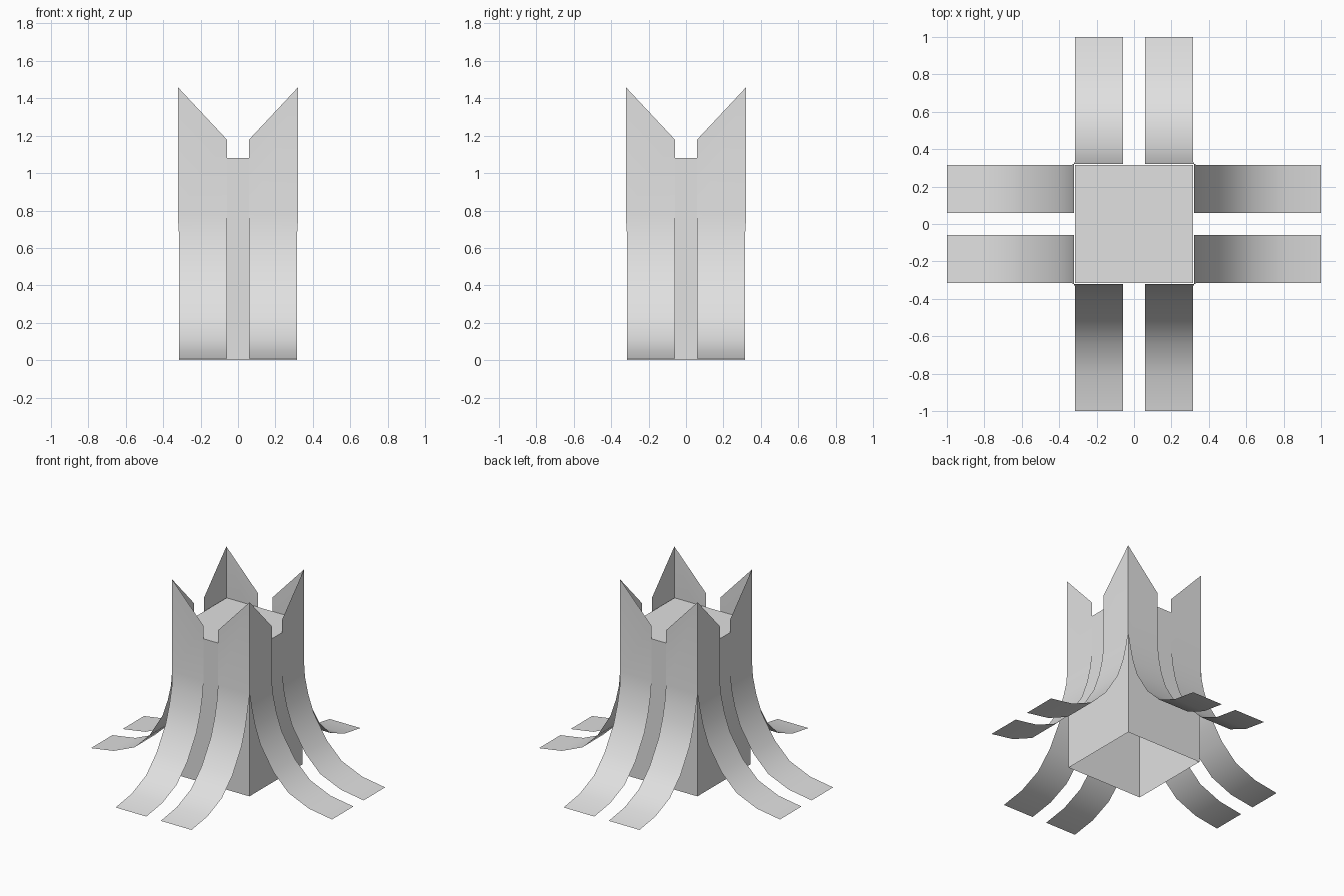
import bpy
import bmesh
from math import pi
from mathutils import Matrix

cube = bpy.data.objects.get("Cube")
if cube:
    bpy.data.objects.remove(cube, do_unlink=True)

grey = bpy.data.materials.new("light_grey")
grey.use_nodes = True
grey.diffuse_color = (0.75, 0.75, 0.75, 1)
grey.node_tree.nodes["Principled BSDF"].inputs["Base Color"].default_value = (0.75, 0.75, 0.75, 1)

HALF = 0.315      # half width of the core
CORNER = 0.322    # upright part of the flaps
INNER = 0.06      # half of the gap between two flaps


def add_object(name, bm):
    mesh = bpy.data.meshes.new(name)
    bm.to_mesh(mesh)
    bm.free()
    mesh.materials.append(grey)
    obj = bpy.data.objects.new(name, mesh)
    bpy.context.collection.objects.link(obj)
    return obj


# Square core, closed on top and open underneath
bm = bmesh.new()
height = 1.08
bmesh.ops.create_cube(bm, size=1, matrix=Matrix.Translation((0, 0, height / 2))
                      @ Matrix.Diagonal((2 * HALF, 2 * HALF, height, 1)))
bottom = [f for f in bm.faces if f.normal.z < -0.9]
bmesh.ops.delete(bm, geom=bottom, context='FACES_ONLY')
add_object("core", bm)

# Flap outline below its slanted top: distance outward, height
FLARE = [(CORNER, 0.77), (0.335, 0.66), (0.362, 0.54), (0.407, 0.41),
         (0.515, 0.235), (0.64, 0.112), (0.81, 0.04), (1.0, 0.01)]


def flap(name, side, angle):
    """Thin strip with a slanted top that curves outward to the ground."""
    bm = bmesh.new()
    rows = [(bm.verts.new((side * INNER, -CORNER, 1.18)),
             bm.verts.new((side * CORNER, -CORNER, 1.46)))]
    for out, z in FLARE:
        edge = CORNER if out == CORNER else HALF
        rows.append((bm.verts.new((side * INNER, -out, z)),
                     bm.verts.new((side * edge, -out, z))))
    for (a, b), (c, d) in zip(rows, rows[1:]):
        face = bm.faces.new((c, d, b, a) if side > 0 else (a, b, d, c))
        face.smooth = True
    bm.transform(Matrix.Rotation(angle, 4, 'Z'))
    add_object(name, bm)


# Two flaps on each of the four sides
for i, place in enumerate(("front", "left", "back", "right")):
    for side, label in ((1, "a"), (-1, "b")):
        flap(f"{place}_flap_{label}", side, i * pi / 2)
